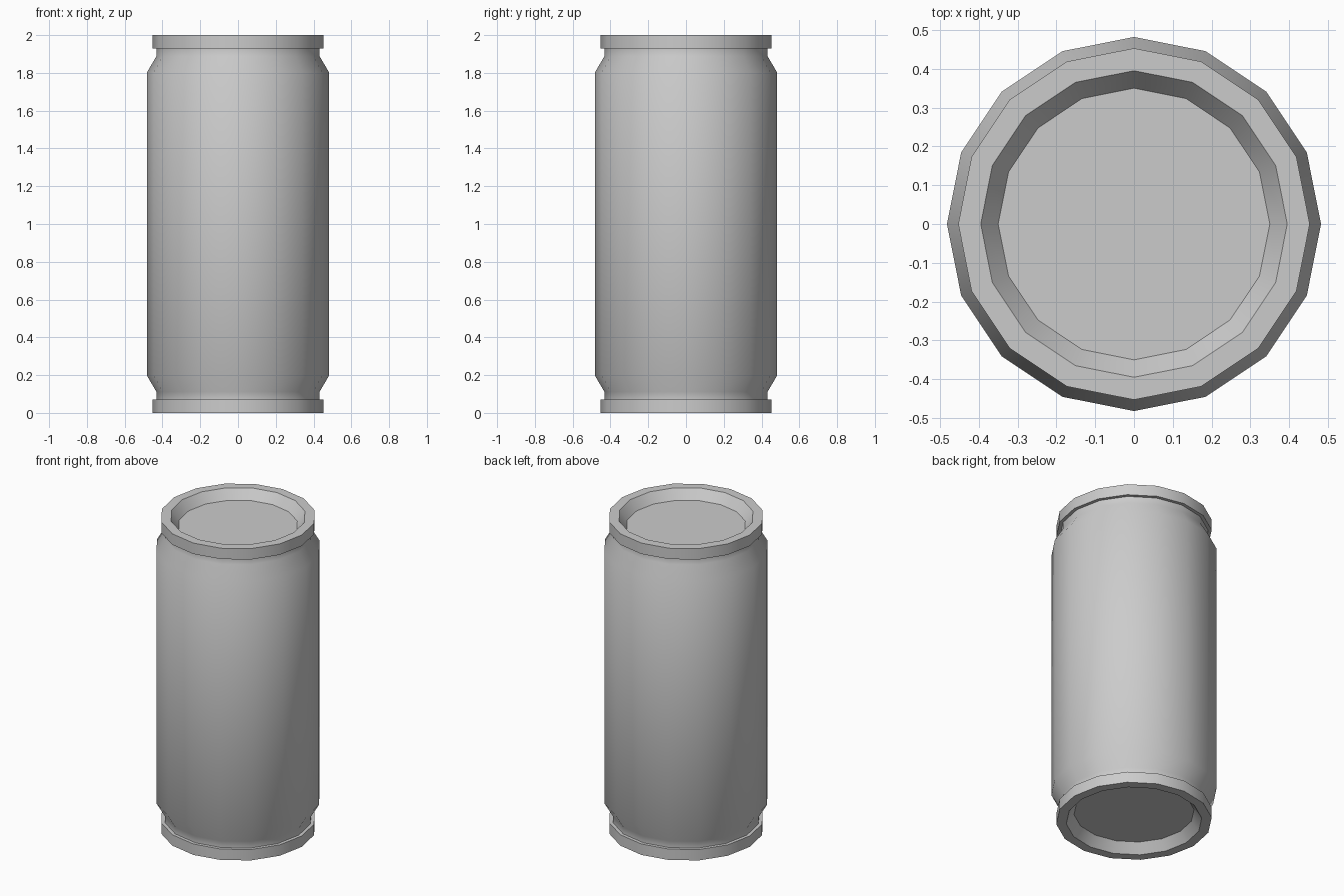
import bpy, bmesh, math

if "Cube" in bpy.data.objects:
    bpy.data.objects.remove(bpy.data.objects["Cube"])

SIDES = 16


def lathe(name, profile):
    """Revolve an (r, z) profile about z, capping both ends."""
    bm = bmesh.new()
    rings = []
    for r, z in profile:
        rings.append([bm.verts.new((r * math.cos(2 * math.pi * i / SIDES),
                                    r * math.sin(2 * math.pi * i / SIDES), z))
                      for i in range(SIDES)])
    for a, b in zip(rings, rings[1:]):
        for i in range(SIDES):
            j = (i + 1) % SIDES
            bm.faces.new((a[i], a[j], b[j], b[i]))
    bm.faces.new(rings[0])
    bm.faces.new(rings[-1])
    bmesh.ops.recalc_face_normals(bm, faces=bm.faces[:])
    mesh = bpy.data.meshes.new(name)
    bm.to_mesh(mesh)
    bm.free()
    obj = bpy.data.objects.new(name, mesh)
    bpy.context.collection.objects.link(obj)
    bpy.ops.object.select_all(action='DESELECT')
    obj.select_set(True)
    bpy.context.view_layer.objects.active = obj
    bpy.ops.object.shade_smooth_by_angle(angle=math.radians(35))
    return obj


# Lower half: recessed base, rim, neck, shoulder; mirrored for the upper half
lower = [(0.35, 0.06), (0.395, 0.0), (0.453, 0.0), (0.453, 0.07),
         (0.432, 0.07), (0.432, 0.112), (0.482, 0.197)]
upper = [(r, 2.0 - z) for r, z in reversed(lower)]
lathe("drink_can", lower + upper)
